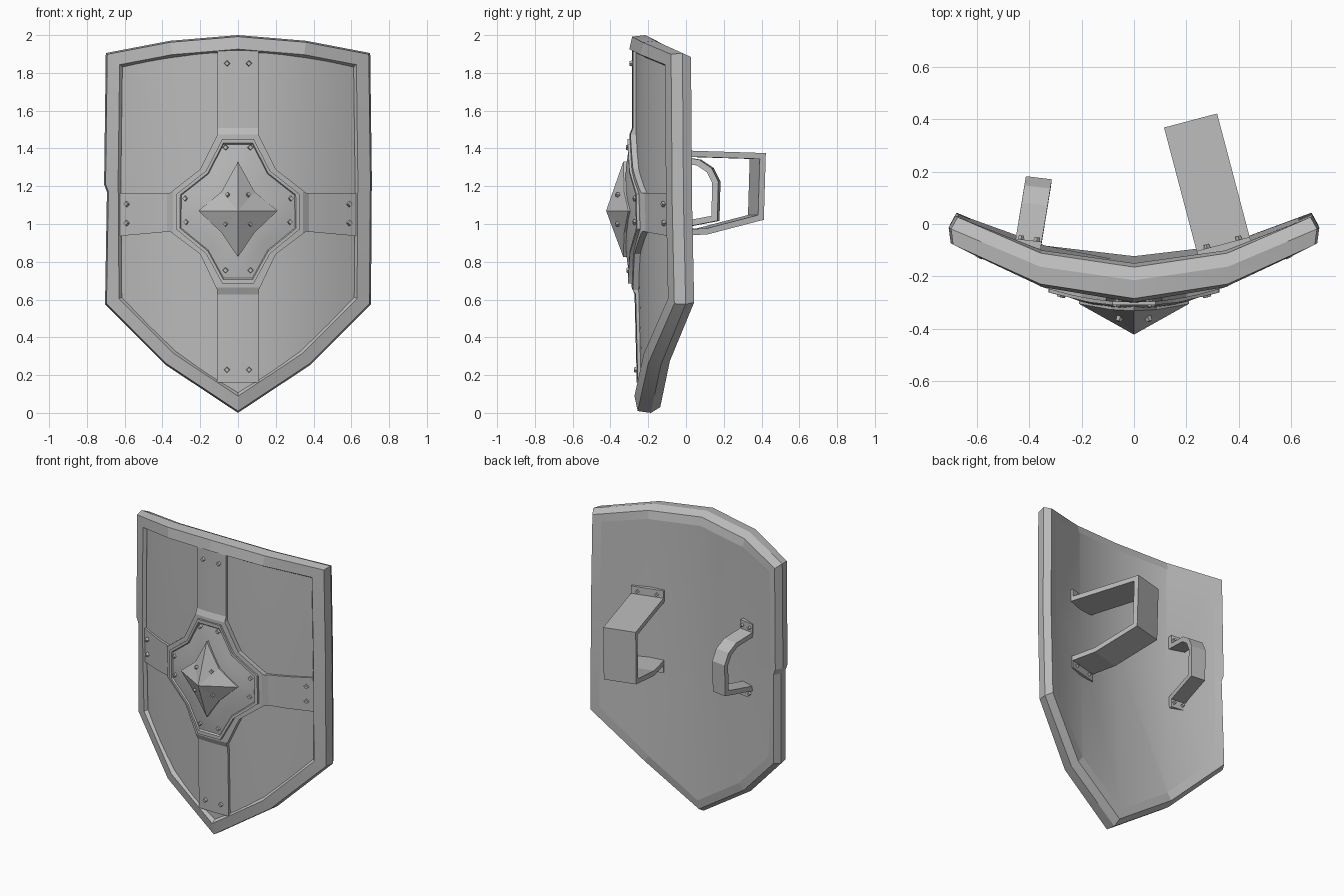
import bpy, bmesh, math
from mathutils import Vector

if "Cube" in bpy.data.objects:
    bpy.data.objects.remove(bpy.data.objects["Cube"])

steel = bpy.data.materials.new("grey_steel")
steel.use_nodes = True
GREY = (0.5, 0.5, 0.5, 1)
steel.diffuse_color = GREY
steel.node_tree.nodes["Principled BSDF"].inputs["Base Color"].default_value = GREY


def finish(name, bm, angle=25, recalc=True):
    if recalc:
        bmesh.ops.recalc_face_normals(bm, faces=bm.faces[:])
    mesh = bpy.data.meshes.new(name)
    bm.to_mesh(mesh)
    bm.free()
    mesh.materials.append(steel)
    ob = bpy.data.objects.new(name, mesh)
    bpy.context.collection.objects.link(ob)
    bpy.ops.object.select_all(action='DESELECT')
    ob.select_set(True)
    bpy.context.view_layer.objects.active = ob
    if angle:
        bpy.ops.object.shade_smooth_by_angle(angle=math.radians(angle))
    return ob


def curve_y(x, z, base=-0.27, bend=0.48):
    """Depth of the bowed shield at x, z; the lower part leans back."""
    return base + bend * x * x + 0.025 * max(0, 1.17 - z)


def mirrored(half):
    """Close a right-hand outline (top to bottom) with its mirror image."""
    return half + [(-x, z) for x, z in reversed(half) if x > 0.001]


def inset(points, d):
    """Mitred inset of a clockwise outline."""
    out = []
    n = len(points)
    for i in range(n):
        a, b, c = (Vector(points[(i + k) % n]) for k in (-1, 0, 1))
        e, f = (b - a).normalized(), (c - b).normalized()
        n1, n2 = Vector((e.y, -e.x)), Vector((f.y, -f.x))
        m = (n1 + n2) / (1 + n1.dot(n2))
        out.append(tuple(b + m * d))
    return out


def loft(bm, loops, cap=False):
    rings = [[bm.verts.new(p) for p in loop] for loop in loops]
    for r, s in zip(rings, rings[1:]):
        for i in range(len(r)):
            j = (i + 1) % len(r)
            bm.faces.new((r[i], r[j], s[j], s[i]))
    if cap:
        bm.faces.new(rings[-1])


def sheet(name, outline, xs, depth, facing=-1, zs=(), skirt=0, angle=25):
    """Flat outline cut into strips, bent onto the curve, with an edge skirt."""
    bm = bmesh.new()
    bm.faces.new([bm.verts.new((x, 0, z)) for x, z in outline])
    cuts = [((x, 0, 0), (1, 0, 0)) for x in xs] + [((0, 0, z), (0, 0, 1)) for z in zs]
    for co, no in cuts:
        bmesh.ops.bisect_plane(bm, geom=bm.verts[:] + bm.edges[:] + bm.faces[:],
                               plane_co=co, plane_no=no, dist=0.0005)
    for v in bm.verts:
        v.co.y = depth(v.co.x, v.co.z)
    if skirt:
        rim_edges = [e for e in bm.edges if e.is_boundary]
        new = bmesh.ops.extrude_edge_only(bm, edges=rim_edges)["geom"]
        for v in new:
            if isinstance(v, bmesh.types.BMVert):
                v.co.y += skirt
    bmesh.ops.recalc_face_normals(bm, faces=bm.faces[:])
    largest = max(bm.faces, key=lambda f: f.calc_area())
    if largest.normal.y * facing < 0:
        bmesh.ops.reverse_faces(bm, faces=bm.faces[:])
    finish(name, bm, angle, recalc=False)


# Rim: section points as (inset, centre depth, bend)
outline = mirrored([(0, 2), (0.36, 1.97), (0.7, 1.905), (0.709, 1.21),
                    (0.708, 1.17), (0.704, 0.575), (0.385, 0.255), (0, 0)])
section = [(0.095, -0.235, 0.48), (0.088, -0.275, 0.48), (0.074, -0.3, 0.48),
           (0.008, -0.285, 0.43), (0, -0.215, 0.4), (0.025, -0.165, 0.42),
           (0.078, -0.15, 0.4)]
bm = bmesh.new()
loops = []
for d, base, bend in section:
    loop = [Vector((x, curve_y(x, z, base, bend), z)) for x, z in inset(outline, d)]
    if d < 0.03:  # nick in the right edge
        for p in loop:
            if p.x < -0.6 and 1.1 < p.z < 1.2:
                p.x += 0.014
    loops.append(loop)
loft(bm, loops)
finish("rim", bm, 15)

# Front and back panels
strips = [i * 0.08 for i in range(-8, 9)]
sheet("front_panel", inset(outline, 0.072), strips, curve_y, zs=(1.17,))
sheet("back_panel", inset(outline, 0.077), (-0.34, 0, 0.34),
      lambda x, z: curve_y(x, z, -0.15, 0.4), facing=1, zs=(1.17,))

# Cross bands with a widened, raised middle
MID = 1.068
cross = mirrored([(0.108, 1.925), (0.108, 1.475), (0.2, 1.29), (0.36, 1.165),
                  (0.64, 1.165), (0.64, 0.935), (0.36, 0.96), (0.2, 0.84),
                  (0.11, 0.65), (0.11, 0.16)])


def band_y(x, z):
    raised = abs(x) < 0.37 and abs(z - MID) < 0.42
    return curve_y(x, z) - (0.03 if raised else 0.016)


sheet("cross_bands", cross, strips[2:-2] + [-0.345, 0.345, -0.375, 0.375], band_y,
      zs=(MID - 0.44, MID - 0.405, MID + 0.405, MID + 0.44, 1.17), skirt=0.035, angle=8)

# Boss: stepped flange rising into a low dome
flange = mirrored([(0.08, 1.44), (0.165, 1.275), (0.315, 1.157),
                   (0.318, 0.975), (0.165, 0.85), (0.08, 0.695)])


def boss_y(x, z, s):
    return curve_y(x, max(z, 1.1)) - 0.04 - 0.022 * (1 - s)


bm = bmesh.new()
rings = []
for s, lift in ((1.03, 0.03), (1.03, -0.004), (0.97, -0.002), (0.95, 0.008),
                (0.8, 0.004), (0.65, 0), (0.45, 0), (0.2, 0)):
    ring = []
    for x, z in flange:
        x, z = x * s, MID + (z - MID) * s
        ring.append((x, boss_y(x, z, s) + lift, z))
    rings.append(ring)
loft(bm, rings, True)
finish("boss_dome", bm, 30)

# Spike: four-pointed pyramid with slightly hollow sides
star = [(0, 1.33), (0.088, 1.17), (0.21, 1.07), (0.088, 0.955), (0, 0.825),
        (-0.088, 0.955), (-0.21, 1.07), (-0.088, 1.17)]
bm = bmesh.new()
tip = bm.verts.new((0, -0.423, 1.07))
edge = [bm.verts.new((x, -0.332 + 0.6 * x * x, z)) for x, z in star]
root = [bm.verts.new((x, -0.26, z)) for x, z in star]
for i in range(8):
    j = (i + 1) % 8
    bm.faces.new((tip, edge[i], edge[j]))
    bm.faces.new((edge[i], root[i], root[j], edge[j]))
finish("boss_spike", bm, 0)


# Rivets
def rivet(name, centre, normal, radius=0.018):
    bm = bmesh.new()
    bmesh.ops.create_cone(bm, cap_ends=True, segments=4, radius1=radius,
                          radius2=radius * 0.7, depth=0.022)
    turn = Vector(normal).to_track_quat('Z', 'Y').to_matrix()
    bmesh.ops.rotate(bm, verts=bm.verts, matrix=turn)
    bmesh.ops.translate(bm, verts=bm.verts, vec=centre)
    finish(name, bm, 0)


band_rivets = [(0.058, 1.85), (0.058, 0.228), (0.59, 1.105), (0.59, 1.005)]
boss_rivets = [(0.066, 1.405), (0.066, 0.755), (0.28, 1.135), (0.275, 1.01)]
spike_rivets = [(0.055, 1.155), (0.066, 1.0)]
for side in (1, -1):
    tag = "left" if side > 0 else "right"
    for x, z in band_rivets:
        rivet("band_rivet_" + tag, (x * side, band_y(x, z) - 0.003, z), (x * side * 0.9, -1, 0))
    for x, z in boss_rivets:
        rivet("boss_rivet_" + tag, (x * side, boss_y(x, z, 0.95) + 0.003, z), (x * side, -1, 0))
    for x, z in spike_rivets:
        rivet("spike_rivet_" + tag, (x * side, -0.362, z), (side * 0.4, -1, (z - MID) * 3), 0.015)


# Arm strap and hand grip on the back: ribbons along (distance out, height)
def strap(name, base, out, across, width, path):
    out = Vector((*out, 0)).normalized()
    across = Vector((*across, 0)).normalized()
    start = Vector((*base, 0))
    bm = bmesh.new()
    rows = []
    for d, z in path:
        p = start + out * d + Vector((0, 0, z))
        rows.append([bm.verts.new(p + across * width * k) for k in (-0.5, 0.5)])
    for a, b in zip(rows, rows[1:]):
        bm.faces.new((a[0], a[1], b[1], b[0]))
    ob = finish(name, bm, 0)
    mod = ob.modifiers.new("thickness", 'SOLIDIFY')
    mod.thickness = 0.032
    mod.offset = 0
    mod.use_even_offset = True
    for z in (path[0][1] - 0.03, path[-1][1] + 0.03):
        for k in (-0.3, 0.3):
            rivet(name + "_rivet", start + out * 0.02 + across * width * k + Vector((0, 0, z)),
                  out, 0.014)


strap("arm_strap", (0.345, -0.092), (-0.255, 0.967), (0.967, 0.255), 0.21,
      [(0, 1.44), (0, 1.375), (0.488, 1.36), (0.478, 1.035), (0.18, 0.96), (0, 0.955), (0, 0.89)])
strap("hand_grip", (-0.405, -0.078), (0.16, 0.98), (1, -0.12), 0.1,
      [(0, 1.42), (0, 1.35), (0.15, 1.325), (0.21, 1.285), (0.242, 1.22),
       (0.237, 1.03), (0, 0.985), (0, 0.92)])
